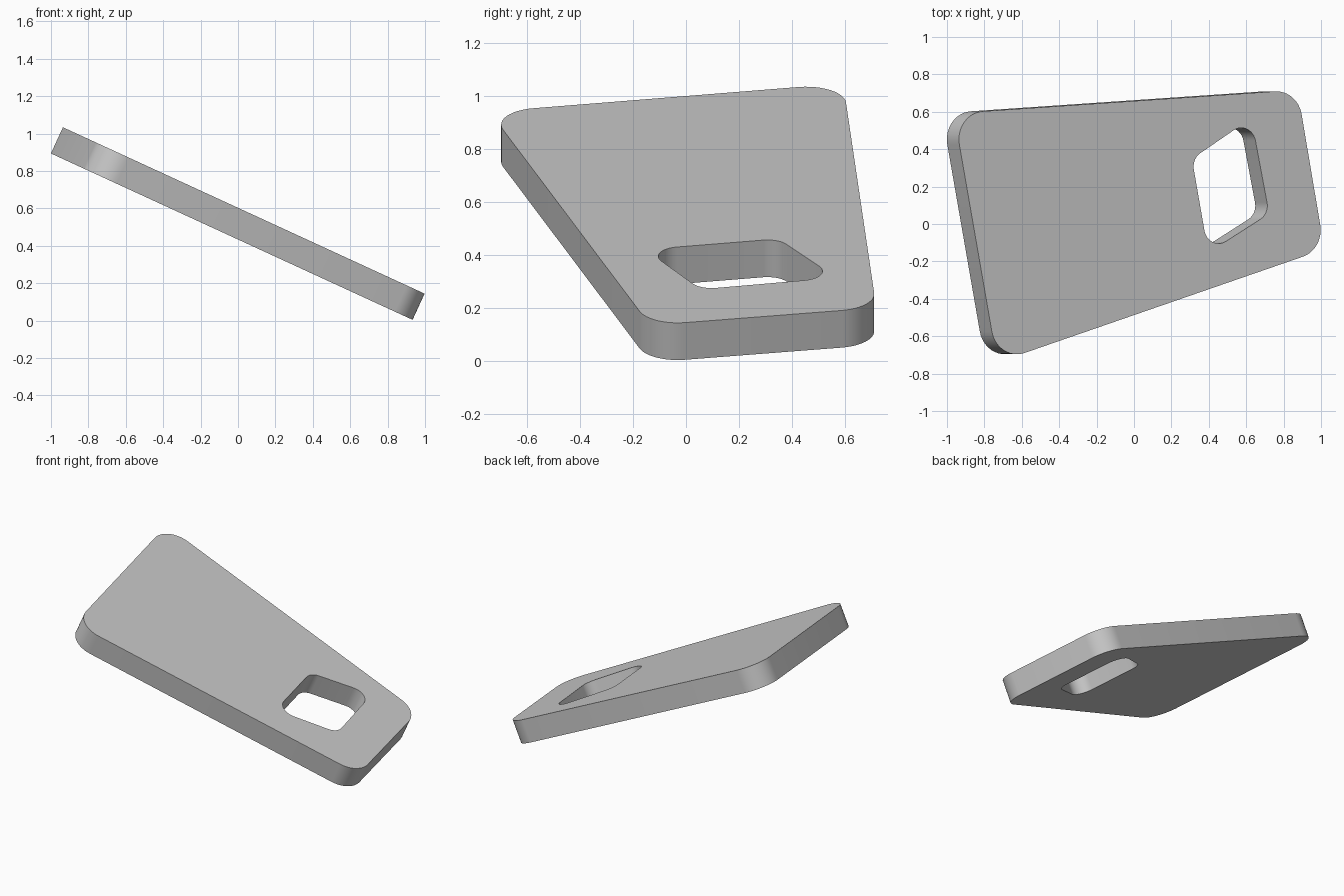
import bpy, bmesh, math
from mathutils import Vector

cube = bpy.data.objects.get("Cube")
if cube:
    bpy.data.objects.remove(cube, do_unlink=True)

THICKNESS = 0.154
TILT = math.radians(24.7)


def rounded(corners, radius, steps=12):
    """Polygon outline with circular fillets at its corners."""
    pts = [Vector(c) for c in corners]
    out = []
    for i, p in enumerate(pts):
        a = (pts[i - 1] - p).normalized()
        b = (pts[(i + 1) % len(pts)] - p).normalized()
        half = a.angle(b) / 2
        centre = p + (a + b).normalized() * (radius / math.sin(half))
        reach = radius / math.tan(half)
        start = (p + a * reach - centre).normalized()
        end = (p + b * reach - centre).normalized()
        for k in range(steps + 1):
            out.append(centre + start.slerp(end, k / steps) * radius)
    return out


def add_loop(curve, points):
    spline = curve.splines.new("POLY")
    spline.points.add(len(points) - 1)
    for sp, p in zip(spline.points, points):
        sp.co = (p.x, p.y, 0, 1)
    spline.use_cyclic_u = True


# Plate outline and its grip hole, in the plane of the plate
outline = [(-1.06, 0.592), (0.962, 0.717), (1.12, -0.135), (-0.805, -0.74)]
hole = [(0.341, 0.348), (0.690, 0.566), (0.795, 0.055), (0.437, -0.153)]

profile = bpy.data.curves.new("plate_profile", "CURVE")
profile.dimensions = "2D"
profile.fill_mode = "BOTH"
profile.extrude = THICKNESS / 2
add_loop(profile, rounded(outline, 0.15))
add_loop(profile, rounded(hole, 0.085))

plate = bpy.data.objects.new("tilted_plate", profile)
bpy.context.collection.objects.link(plate)
bpy.ops.object.select_all(action="DESELECT")
plate.select_set(True)
bpy.context.view_layer.objects.active = plate
bpy.ops.object.convert(target="MESH")
plate = bpy.context.object
plate.name = "tilted_plate"

# Weld caps to the rim
bm = bmesh.new()
bm.from_mesh(plate.data)
bmesh.ops.remove_doubles(bm, verts=bm.verts, dist=0.0005)
bmesh.ops.recalc_face_normals(bm, faces=bm.faces)
bm.to_mesh(plate.data)
bm.free()

# Lean the plate down towards its left
plate.rotation_euler = (0, TILT, 0)
plate.location = (-0.032, 0, 0.533)
bpy.ops.object.shade_smooth_by_angle(angle=math.radians(30))

# Plain grey
grey = bpy.data.materials.new("plain_grey")
grey.use_nodes = True
colour = (0.58, 0.58, 0.58, 1)
grey.diffuse_color = colour
grey.node_tree.nodes["Principled BSDF"].inputs["Base Color"].default_value = colour
plate.data.materials.clear()
plate.data.materials.append(grey)
